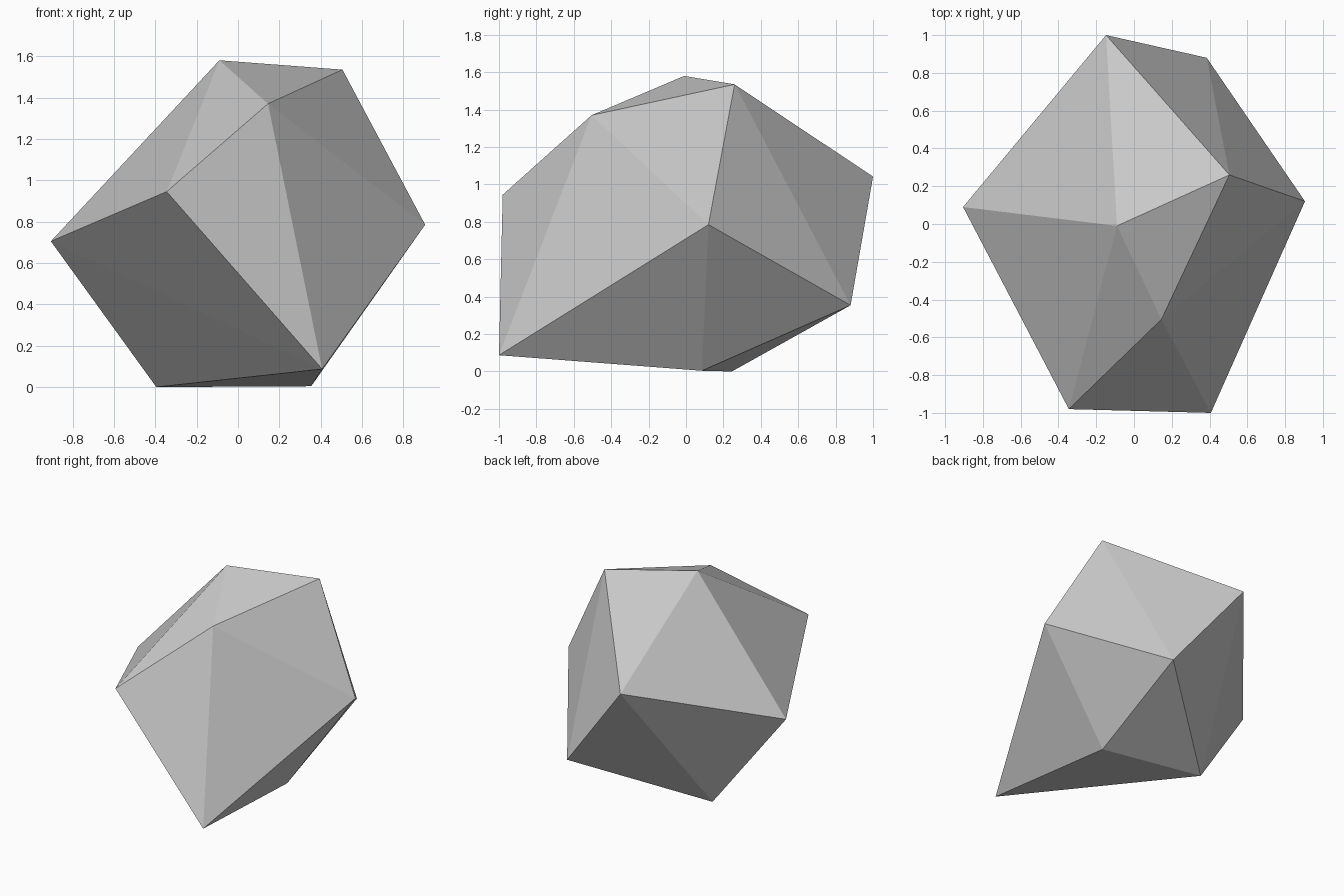
import bpy
import bmesh

# Remove the default cube
cube = bpy.data.objects.get("Cube")
if cube:
    bpy.data.objects.remove(cube, do_unlink=True)

# Stone colour
stone = bpy.data.materials.new("stone grey")
stone.use_nodes = True
grey = (0.58, 0.58, 0.58, 1.0)
stone.diffuse_color = grey
stone.node_tree.nodes["Principled BSDF"].inputs["Base Color"].default_value = grey

# Corners of the faceted rock
corners = {
    "peak": (-0.09, -0.01, 1.58),
    "shoulder": (0.505, 0.26, 1.535),
    "brow": (0.145, -0.505, 1.37),
    "nose": (-0.345, -0.98, 0.945),
    "west": (-0.905, 0.09, 0.705),
    "east": (0.905, 0.12, 0.785),
    "toe": (0.407, -1.0, 0.087),
    "base_west": (-0.395, 0.245, 0.0),
    "base_east": (0.354, 0.085, 0.004),
    "back": (-0.148, 1.0, 1.042),
    "heel": (0.385, 0.88, 0.354),
}

# Triangular facets, from the crown down to the underside
facets = [
    "peak shoulder back", "peak back west", "peak west nose",
    "peak nose brow", "peak brow shoulder",
    "shoulder brow east", "shoulder east heel", "shoulder heel back",
    "brow nose toe", "brow toe east",
    "east toe base_east", "east base_east heel",
    "heel base_east base_west", "heel base_west back",
    "back base_west west", "west base_west toe", "west toe nose",
    "base_east toe base_west",
]

# Build the rock with flat faces
bm = bmesh.new()
verts = {name: bm.verts.new(co) for name, co in corners.items()}
for facet in facets:
    bm.faces.new([verts[name] for name in facet.split()])
bmesh.ops.recalc_face_normals(bm, faces=bm.faces[:])
mesh = bpy.data.meshes.new("rock")
bm.to_mesh(mesh)
bm.free()
mesh.materials.append(stone)
bpy.context.collection.objects.link(bpy.data.objects.new("rock", mesh))
